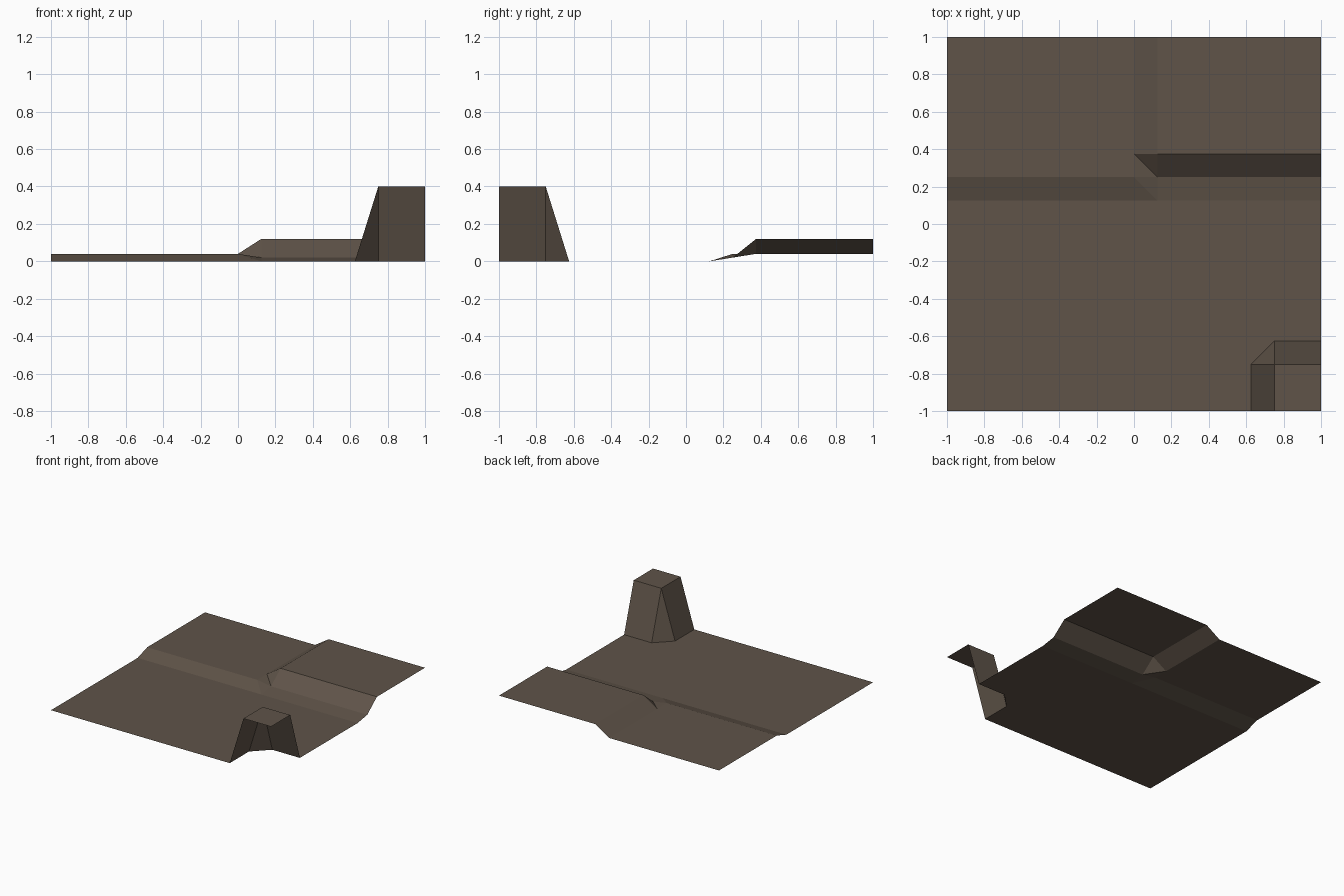
import bpy, bmesh

if "Cube" in bpy.data.objects:
    bpy.data.objects.remove(bpy.data.objects["Cube"])

# Grid lines where the terrain changes slope
XS = [-1, 0, 0.125, 0.625, 0.75, 1]
YS = [-1, -0.75, -0.625, 0.125, 0.25, 0.375, 1]


def height(x, y):
    # Corner pillar
    if x >= 0.75 and y <= -0.75:
        return 0.4
    # Low terrace on the left, higher terrace on the right
    if y >= 0.25:
        if x <= 0:
            return 0.04
        return 0.12 if y >= 0.375 else 0.02
    return 0.0


earth = bpy.data.materials.new("earth_brown")
earth.diffuse_color = (0.115, 0.088, 0.066, 1)
earth.use_nodes = True
earth.node_tree.nodes["Principled BSDF"].inputs["Base Color"].default_value = earth.diffuse_color

# Open terrain sheet, one quad per cell, non-planar cells split in two
bm = bmesh.new()
v = [[bm.verts.new((x, y, height(x, y))) for y in YS] for x in XS]
for i in range(len(XS) - 1):
    for j in range(len(YS) - 1):
        a, b, c, d = v[i][j], v[i + 1][j], v[i + 1][j + 1], v[i][j + 1]
        if abs(a.co.z + c.co.z - b.co.z - d.co.z) < 1e-5:
            bm.faces.new((a, b, c, d))
        elif YS[j] < 0:      # pillar corner
            bm.faces.new((a, b, c))
            bm.faces.new((a, c, d))
        else:                # terrace corners
            bm.faces.new((a, b, d))
            bm.faces.new((b, c, d))

mesh = bpy.data.meshes.new("terrain_tile")
bm.to_mesh(mesh)
bm.free()
mesh.materials.append(earth)
bpy.context.collection.objects.link(bpy.data.objects.new("terrain_tile", mesh))
